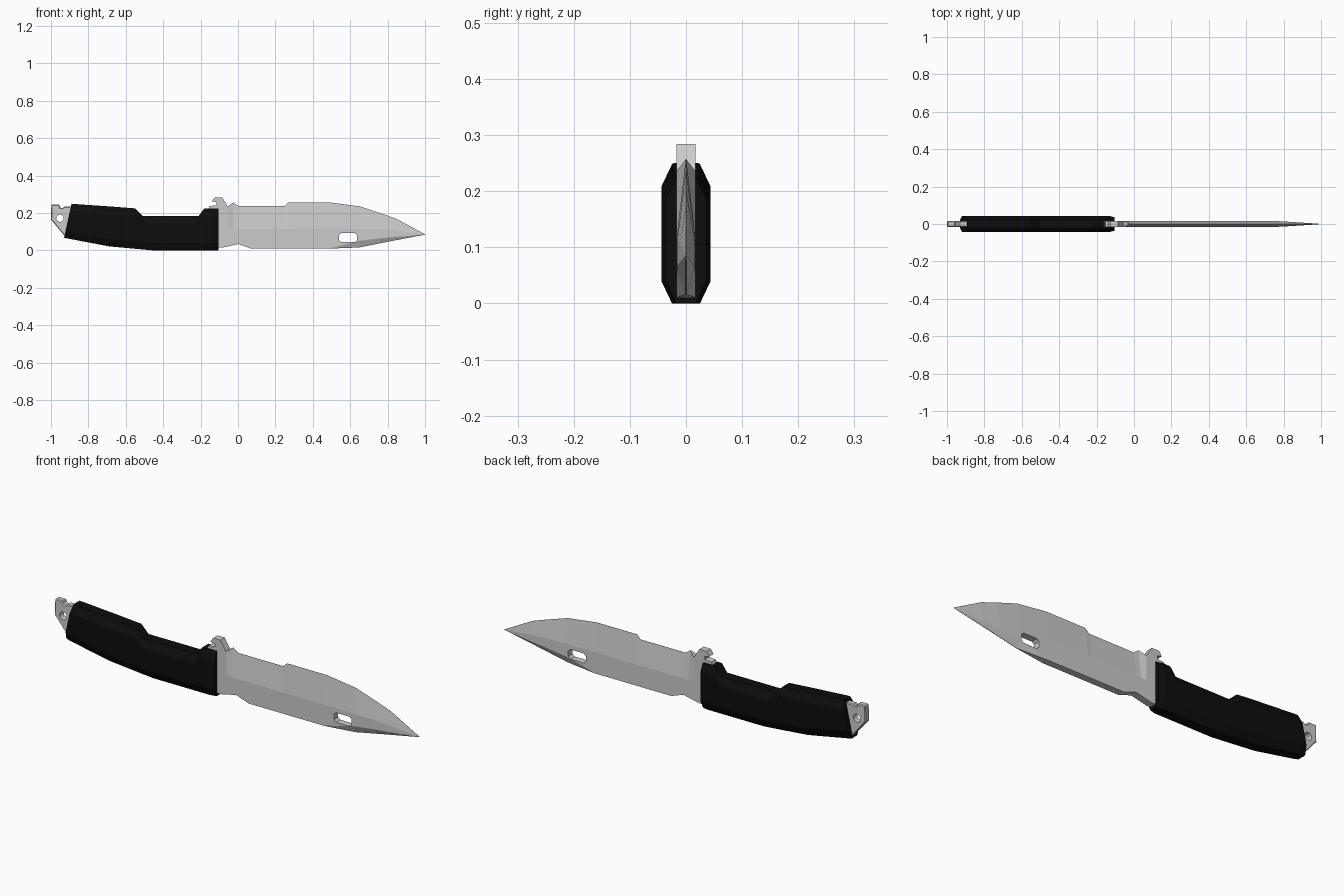
import bpy, bmesh, math

if "Cube" in bpy.data.objects:
    bpy.data.objects.remove(bpy.data.objects["Cube"])


def make(name, verts, faces):
    me = bpy.data.meshes.new(name)
    me.from_pydata(verts, [], faces)
    bm = bmesh.new()
    bm.from_mesh(me)
    bmesh.ops.remove_doubles(bm, verts=bm.verts, dist=1e-5)
    bmesh.ops.dissolve_degenerate(bm, edges=bm.edges, dist=1e-5)
    bmesh.ops.recalc_face_normals(bm, faces=bm.faces)
    bm.to_mesh(me)
    bm.free()
    ob = bpy.data.objects.new(name, me)
    bpy.context.collection.objects.link(ob)
    return ob


def loft(name, rings):
    n = len(rings[0])
    verts = [v for r in rings for v in r]
    faces = [(k * n + i, k * n + (i + 1) % n, (k + 1) * n + (i + 1) % n, (k + 1) * n + i)
             for k in range(len(rings) - 1) for i in range(n)]
    faces += [tuple(range(n)), tuple(range(len(verts) - n, len(verts)))]
    return make(name, verts, faces)


def plate(name, outline, h):
    return loft(name, [[(x, y, z) for x, z in outline] for y in (-h, h)])


def apply(ob, kind, **settings):
    mod = ob.modifiers.new(kind, kind)
    for k, v in settings.items():
        setattr(mod, k, v)
    bpy.context.view_layer.objects.active = ob
    bpy.ops.object.modifier_apply(modifier=mod.name)


def cut(ob, outline):
    cutter = plate("cutter", outline, 0.1)
    cutter.hide_render = True
    apply(ob, 'BOOLEAN', operation='DIFFERENCE', solver='EXACT', object=cutter)
    bpy.data.objects.remove(cutter)


# Handle: octagonal sections (x top, z top, x bottom, z bottom, half width)
def handle_ring(xt, zt, xb, zb, w):
    def p(y, z):
        return (xb + (xt - xb) * (z - zb) / (zt - zb), y, z)
    e, c = w - 0.019, 0.04
    half = [(e, zb), (w, zb + c), (w, zt - c), (e, zt)]
    return [p(y, z) for y, z in half] + [p(-y, z) for y, z in reversed(half)]


handle = loft("handle", [handle_ring(*s) for s in [
    (-0.89, 0.25, -0.93, 0.068, 0.041),
    (-0.87, 0.248, -0.91, 0.064, 0.044),
    (-0.68, 0.235, -0.69, 0.022, 0.044),
    (-0.55, 0.225, -0.55, 0.009, 0.044),
    (-0.51, 0.185, -0.45, 0.0, 0.044),
    (-0.21, 0.185, -0.21, 0.0, 0.044),
    (-0.18, 0.225, -0.17, 0.0, 0.044),
    (-0.135, 0.225, -0.135, 0.0, 0.044),
    (-0.105, 0.225, -0.105, 0.0, 0.036)]])
black = bpy.data.materials.new("black_grip")
black.diffuse_color = (0.004, 0.004, 0.004, 1)
black.use_nodes = True
black.node_tree.nodes["Principled BSDF"].inputs["Base Color"].default_value = black.diffuse_color
handle.data.materials.append(black)


# Blade: sections (x, edge z, edge half, ridge z, half width, low z, spine z, spine half)
def blade_ring(x, ze, e, zr, h, zl, zs, s):
    half = [(s, zs), (h, zl), (h, zr), (e, ze)]
    return [(x, y, z) for y, z in half] + [(x, -y, z) for y, z in reversed(half)]


T = 0.017
blade = loft("blade", [blade_ring(*s) for s in [
    (-0.055, 0.235, T, 0.115, T, 0.03, 0.021, T),
    (-0.025, 0.257, 0.0004, 0.115, T, 0.038, 0.028, T),
    (0.002, 0.237, 0.0004, 0.115, T, 0.043, 0.034, T),
    (0.07, 0.237, 0.0004, 0.115, T, 0.02, 0.01, T),
    (0.25, 0.237, 0.0004, 0.115, T, 0.02, 0.01, T),
    (0.27, 0.257, 0.0004, 0.115, T, 0.02, 0.01, T),
    (0.49, 0.257, 0.0004, 0.115, T, 0.012, 0.01, T),
    (0.65, 0.236, 0.0004, 0.115, T, 0.052, 0.016, 0.001),
    (0.76, 0.2, 0.0004, 0.113, 0.0155, 0.065, 0.038, 0.001),
    (0.845, 0.17, 0.0004, 0.105, 0.011, 0.072, 0.055, 0.001),
    (1.0, 0.0865, 0.0003, 0.086, 0.0005, 0.085, 0.0845, 0.0003)]])
# Slot near the tip
cut(blade, [(0.54, 0.055), (0.552, 0.045), (0.625, 0.045), (0.637, 0.055),
            (0.637, 0.082), (0.625, 0.093), (0.552, 0.093), (0.54, 0.082)])

# Guard with thumb hook
plate("guard", [(-0.16, 0.015), (-0.085, 0.015), (-0.055, 0.021), (-0.055, 0.235),
                (-0.085, 0.284), (-0.125, 0.284), (-0.14, 0.262), (-0.115, 0.257),
                (-0.115, 0.241), (-0.152, 0.238), (-0.16, 0.22)], T)

# Tang end with lanyard hole
tang = plate("tang_end", [(-1.0, 0.165), (-0.925, 0.075), (-0.85, 0.075), (-0.85, 0.235),
                          (-0.93, 0.235), (-0.937, 0.227), (-0.95, 0.229), (-0.955, 0.245),
                          (-0.998, 0.245)], 0.016)
apply(tang, 'BEVEL', width=0.004, segments=1, limit_method='ANGLE', angle_limit=math.radians(60))
cut(tang, [(-0.952 + 0.02 * math.cos(i * math.pi / 6), 0.172 + 0.02 * math.sin(i * math.pi / 6))
           for i in range(12)])
